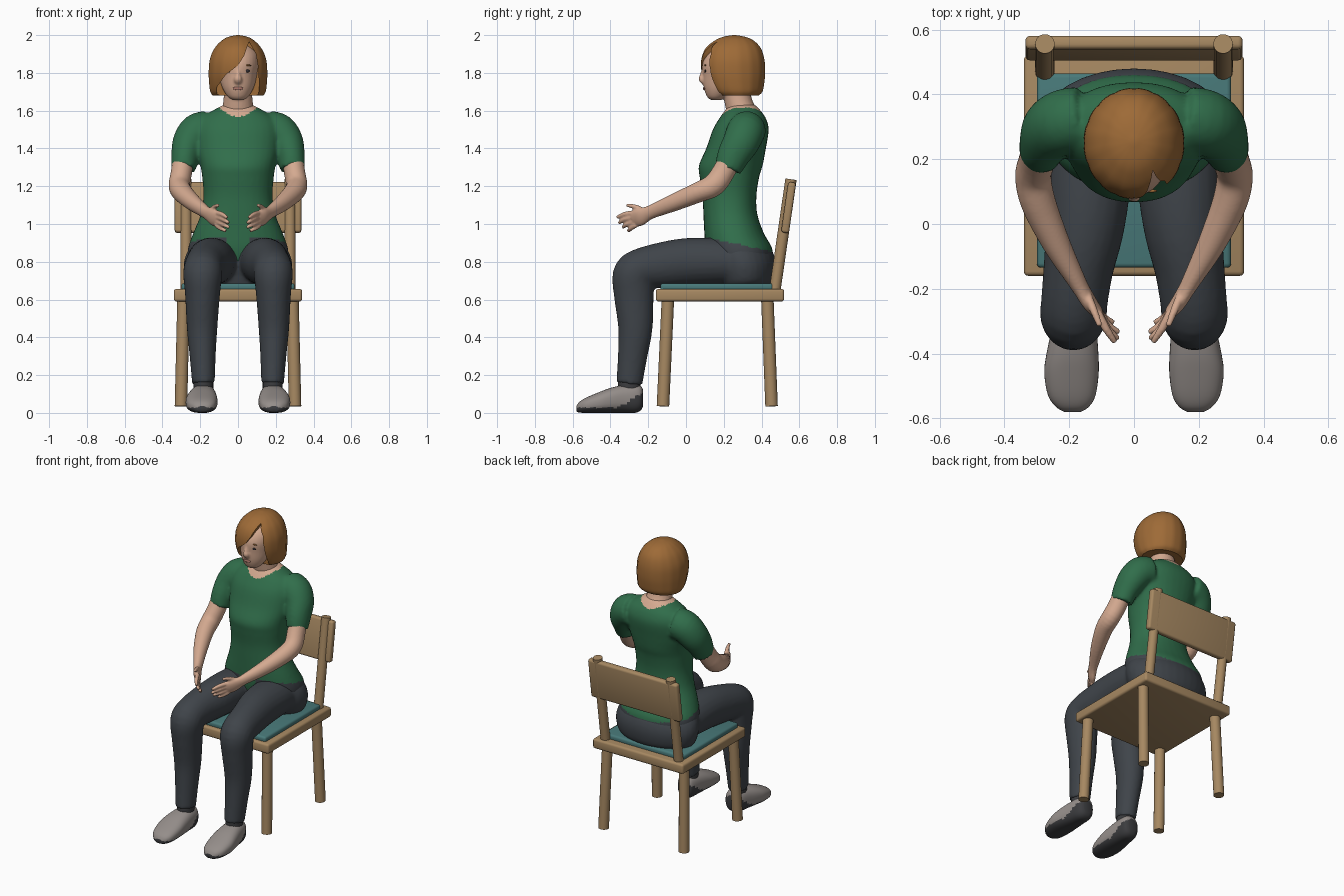
import bpy, bmesh, math
from mathutils import Vector, Matrix

if "Cube" in bpy.data.objects:
    bpy.data.objects.remove(bpy.data.objects["Cube"])

def mat(name, r, g, b):
    m = bpy.data.materials.new(name)
    m.diffuse_color = (r, g, b, 1)
    m.use_nodes = True
    m.node_tree.nodes["Principled BSDF"].inputs["Base Color"].default_value = m.diffuse_color
    return m

WOOD = mat("wood", .38, .245, .12)
TEAL = mat("teal cushion", .065, .19, .19)
GREEN = mat("green shirt", .03, .155, .07)
PANTS = mat("charcoal trousers", .05, .058, .068)
SKIN = mat("skin", .66, .40, .28)
HAIR = mat("brown hair", .34, .145, .038)
SHOE = mat("grey shoe", .30, .27, .255)
SOLE = mat("dark sole", .045, .046, .05)
DARK = mat("dark eye", .03, .025, .03)
LIPS = mat("lips", .42, .19, .15)

def tube(bm, stations, axis=None, seg=24, power=1.0, ripple=0, mirror=1, sub=4):
    """Loft ellipses (x, y, z, ru, rv) along a smooth path, with closed ends."""
    st = [Vector(s) for s in stations]
    pts = []
    for i in range(len(st) - 1):
        a, b, c, d = st[max(i - 1, 0)], st[i], st[i + 1], st[min(i + 2, len(st) - 1)]
        for k in range(sub):
            t = k / sub
            pts.append(.5 * (2 * b + (c - a) * t + (2 * a - 5 * b + 4 * c - d) * t * t
                             + (3 * b - a - 3 * c + d) * t ** 3))
    pts.append(st[-1])
    rings = []
    for i, p in enumerate(pts):
        q, r = pts[max(i - 1, 0)], pts[min(i + 1, len(pts) - 1)]
        t = Vector(axis) if axis else (Vector(r[:3]) - Vector(q[:3])).normalized()
        u = (Vector((1, 0, 0)) - t * t.x).normalized()
        v = t.cross(u)
        ring = []
        for j in range(seg):
            a = 2 * math.pi * j / seg
            c, s = math.cos(a), math.sin(a)
            f = 1 - ripple * (j % 4 == 0)
            co = (Vector(p[:3]) + u * p[3] * f * math.copysign(abs(c) ** power, c)
                  + v * p[4] * f * math.copysign(abs(s) ** power, s))
            co.x *= mirror
            ring.append(bm.verts.new(co))
        rings.append(ring)
    for a, b in zip(rings, rings[1:]):
        for j in range(seg):
            bm.faces.new((a[j], a[(j + 1) % seg], b[(j + 1) % seg], b[j]))
    bm.faces.new(rings[0])
    bm.faces.new(rings[-1])

def finish(name, bm, *mats):
    bmesh.ops.recalc_face_normals(bm, faces=bm.faces)
    me = bpy.data.meshes.new(name)
    bm.to_mesh(me)
    bm.free()
    ob = bpy.data.objects.new(name, me)
    bpy.context.collection.objects.link(ob)
    for m in mats:
        me.materials.append(m)
    for p in me.polygons:
        p.use_smooth = True
    return ob

def bake(ob, *mats, rule=None):
    dg = bpy.context.evaluated_depsgraph_get()
    ob.data = bpy.data.meshes.new_from_object(ob.evaluated_get(dg))
    ob.modifiers.clear()
    ob.data.materials.clear()
    for m in mats:
        ob.data.materials.append(m)
    for p in ob.data.polygons:
        p.use_smooth = True
        p.material_index = rule(p.center) if rule else 0

def fuse(ob, voxel, smooth):
    r = ob.modifiers.new("fuse", 'REMESH')
    r.mode, r.voxel_size = 'VOXEL', voxel
    s = ob.modifiers.new("soften", 'SMOOTH')
    s.factor, s.iterations = .5, smooth

def sharp(ob):
    bpy.ops.object.select_all(action='DESELECT')
    ob.select_set(True)
    bpy.context.view_layer.objects.active = ob
    bpy.ops.object.shade_smooth_by_angle()

def box(name, loc, size, m, bevel, tilt=0):
    bm = bmesh.new()
    bmesh.ops.create_cube(bm, size=1)
    bm.transform(Matrix.Translation(loc) @ Matrix.Rotation(tilt, 4, 'X') @ Matrix.Diagonal((*size, 1)))
    bmesh.ops.bevel(bm, geom=bm.edges[:], offset=bevel, segments=3, affect='EDGES', profile=.5)
    sharp(finish(name, bm, m))

def blob(name, loc, size, m):
    bm = bmesh.new()
    bmesh.ops.create_uvsphere(bm, u_segments=16, v_segments=10, radius=1)
    bm.transform(Matrix.Translation(loc) @ Matrix.Diagonal((*size, 1)))
    finish(name, bm, m)

# chair
box("seat", (0, .18, .623), (.68, .68, .066), WOOD, .014)
box("cushion", (0, .165, .665), (.60, .60, .042), TEAL, .014)
box("backrest", (0, .543, 1.087), (.67, .042, .27), WOOD, .014, -.142)
for side, s in (("right", 1), ("left", -1)):
    for name, a, b, r in (("front_leg", (.302, -.122, .035), (.288, -.095, .62), .033),
                          ("back_leg", (.302, .453, .035), (.288, .43, .62), .033),
                          ("back_post", (.275, .468, .63), (.275, .556, 1.237), .03)):
        bm = bmesh.new()
        tube(bm, [(*a, r, r), (*b, r, r)], mirror=s, sub=1)
        sharp(finish(side + "_" + name, bm, WOOD))

# shirt: torso and sleeves fused, with neckline and hem coloured by rule
bm = bmesh.new()
torso = [(.80, .29, .265, .17), (.87, .28, .265, .177), (.95, .255, .238, .158), (1.05, .235, .198, .143),
         (1.15, .23, .183, .143), (1.25, .23, .19, .158), (1.31, .237, .198, .169), (1.40, .265, .218, .158),
         (1.50, .29, .222, .148), (1.56, .30, .195, .123), (1.60, .30, .135, .095), (1.63, .30, .08, .07)]
tube(bm, [(0, y, z, rx, ry) for z, y, rx, ry in torso], axis=(0, 0, 1), seg=32, power=.92)
for s in (1, -1):
    tube(bm, [(.16, .325, 1.50, .10, .10), (.215, .315, 1.485, .10, .102), (.258, .29, 1.43, .09, .097),
              (.28, .25, 1.36, .074, .086), (.288, .222, 1.29, .066, .072)], mirror=s)
shirt = finish("shirt", bm)
fuse(shirt, .011, 5)

def shirt_rule(c):
    if c.z > 1.5 and (c.x / .105) ** 2 + ((c.y - .295) / .112) ** 2 < 1:
        return 1
    hem = c.z < .93 - .21 * (c.y - .1) and (abs(c.x) > .06 or c.y > .2)
    return 2 if hem else 0
bake(shirt, GREEN, SKIN, PANTS, rule=shirt_rule)

# trousers
bm = bmesh.new()
tube(bm, [(0, .30, .665, .23, .14), (0, .31, .70, .27, .16), (0, .305, .78, .288, .175),
          (0, .29, .85, .27, .17), (0, .27, .91, .22, .14)], axis=(0, 0, 1), seg=32)
leg = [(.135, .34, .79, .12, .11), (.137, .17, .80, .13, .125), (.15, 0, .797, .122, .128),
       (.172, -.14, .78, .108, .12), (.184, -.24, .762, .103, .108), (.187, -.277, .725, .103, .112),
       (.188, -.276, .62, .092, .105), (.19, -.268, .45, .081, .091), (.187, -.283, .30, .069, .078),
       (.183, -.30, .155, .06, .069)]
for s in (1, -1):
    tube(bm, leg, mirror=s)
trousers = finish("trousers", bm)
fuse(trousers, .011, 4)
bake(trousers, PANTS)

# shoes and socks
shoe = [(.19, -.58, .022, .025, .014), (.19, -.565, .03, .05, .028), (.192, -.53, .04, .073, .04),
        (.193, -.46, .055, .084, .055), (.19, -.40, .066, .08, .066), (.185, -.33, .074, .07, .074),
        (.182, -.27, .076, .061, .076), (.18, -.24, .078, .05, .065), (.18, -.228, .078, .03, .045)]
for side, s in (("right", 1), ("left", -1)):
    bm = bmesh.new()
    tube(bm, shoe, axis=(0, -1, 0), power=.8, mirror=s, seg=40)
    for v in bm.verts:
        v.co.z = max(v.co.z, 0)
    ob = finish(side + "_shoe", bm)
    bake(ob, SHOE, SOLE, rule=lambda c: int(c.z < .028 + .6 * max(0, c.y + .36)))
    bm = bmesh.new()
    tube(bm, [(.183, -.30, .08, .052, .06), (.183, -.30, .175, .052, .06)], mirror=s)
    finish(side + "_sock", bm, SOLE)

# arms and hands
arm = [(.285, .255, 1.38, .056, .058), (.30, .195, 1.27, .056, .06), (.311, .145, 1.205, .056, .06),
       (.295, .065, 1.168, .054, .054), (.24, -.06, 1.115, .043, .046), (.18, -.17, 1.07, .029, .037),
       (.16, -.205, 1.055, .025, .038), (.135, -.245, 1.037, .022, .047), (.108, -.277, 1.025, .016, .043)]
fingers = [((.112, -.275, 1.058), (.085, -.325, 1.052), (.058, -.365, 1.035)),
           ((.110, -.275, 1.036), (.080, -.325, 1.025), (.048, -.355, 1.005)),
           ((.110, -.272, 1.014), (.080, -.312, .998), (.046, -.335, .982)),
           ((.115, -.265, .996), (.092, -.29, .978), (.062, -.305, .963)),
           ((.145, -.22, 1.068), (.125, -.265, 1.09), (.105, -.315, 1.10))]
for side, s in (("right", 1), ("left", -1)):
    bm = bmesh.new()
    tube(bm, arm, mirror=s)
    for f in fingers:
        tube(bm, [(*p, r, r) for p, r in zip(f, (.0145, .0125, .009))], mirror=s, seg=12)
    ob = finish(side + "_arm", bm)
    fuse(ob, .006, 2)
    bake(ob, SKIN)

# head, nose and neck
bm = bmesh.new()
head = [(1.657, .16, .03, .03), (1.675, .163, .055, .052), (1.72, .187, .083, .092), (1.78, .212, .10, .123),
        (1.85, .225, .11, .138), (1.91, .24, .10, .12), (1.96, .25, .05, .06)]
tube(bm, [(0, y, z, rx, ry) for z, y, rx, ry in head], axis=(0, 0, 1), seg=32)
tube(bm, [(0, .31, 1.55, .095, .085), (0, .285, 1.62, .082, .075), (0, .27, 1.68, .075, .072), (0, .25, 1.76, .07, .07)])
tube(bm, [(0, .10, 1.83, .010, .012), (0, .088, 1.79, .013, .014), (0, .083, 1.765, .021, .015), (0, .095, 1.745, .015, .01)])
ob = finish("head", bm)
fuse(ob, .007, 2)
bake(ob, SKIN)

# eyes, brows and mouth
for side, s in (("right", 1), ("left", -1)):
    blob(side + "_eye", (s * .045, .102, 1.81), (.019, .005, .008), DARK)
    blob(side + "_brow", (s * .048, .102, 1.84), (.024, .005, .004), HAIR)
blob("mouth", (0, .096, 1.718), (.028, .006, .009), LIPS)

# bobbed hair, with the face opening cut out
bm = bmesh.new()
bob = [(1.68, .27, .135, .115), (1.70, .265, .147, .14), (1.74, .257, .153, .157), (1.80, .25, .156, .17),
       (1.87, .248, .15, .168), (1.93, .25, .125, .147), (1.97, .255, .088, .105), (1.99, .255, .053, .062),
       (2.0, .255, .008, .008)]
tube(bm, [(0, y, z, rx, ry) for z, y, rx, ry in bob], axis=(0, 0, 1), seg=64, ripple=.012)
hair = finish("hair", bm)
bm = bmesh.new()
opening = [(-.10, 1.6), (-.115, 1.72), (-.065, 1.79), (0, 1.84), (.032, 1.89), (.058, 1.965),
           (.095, 1.9), (.108, 1.82), (.112, 1.72), (.10, 1.6)]
f = bm.faces.new([bm.verts.new((x, -.1, z)) for x, z in opening])
ext = bmesh.ops.extrude_face_region(bm, geom=[f])["geom"]
bmesh.ops.translate(bm, verts=[g for g in ext if isinstance(g, bmesh.types.BMVert)], vec=(0, .29, 0))
cutter = finish("face_cutter", bm)
cutter.hide_render = True
b = hair.modifiers.new("face opening", 'BOOLEAN')
b.operation, b.object, b.solver = 'DIFFERENCE', cutter, 'EXACT'
bake(hair, HAIR)
bpy.data.objects.remove(cutter)
sharp(hair)
